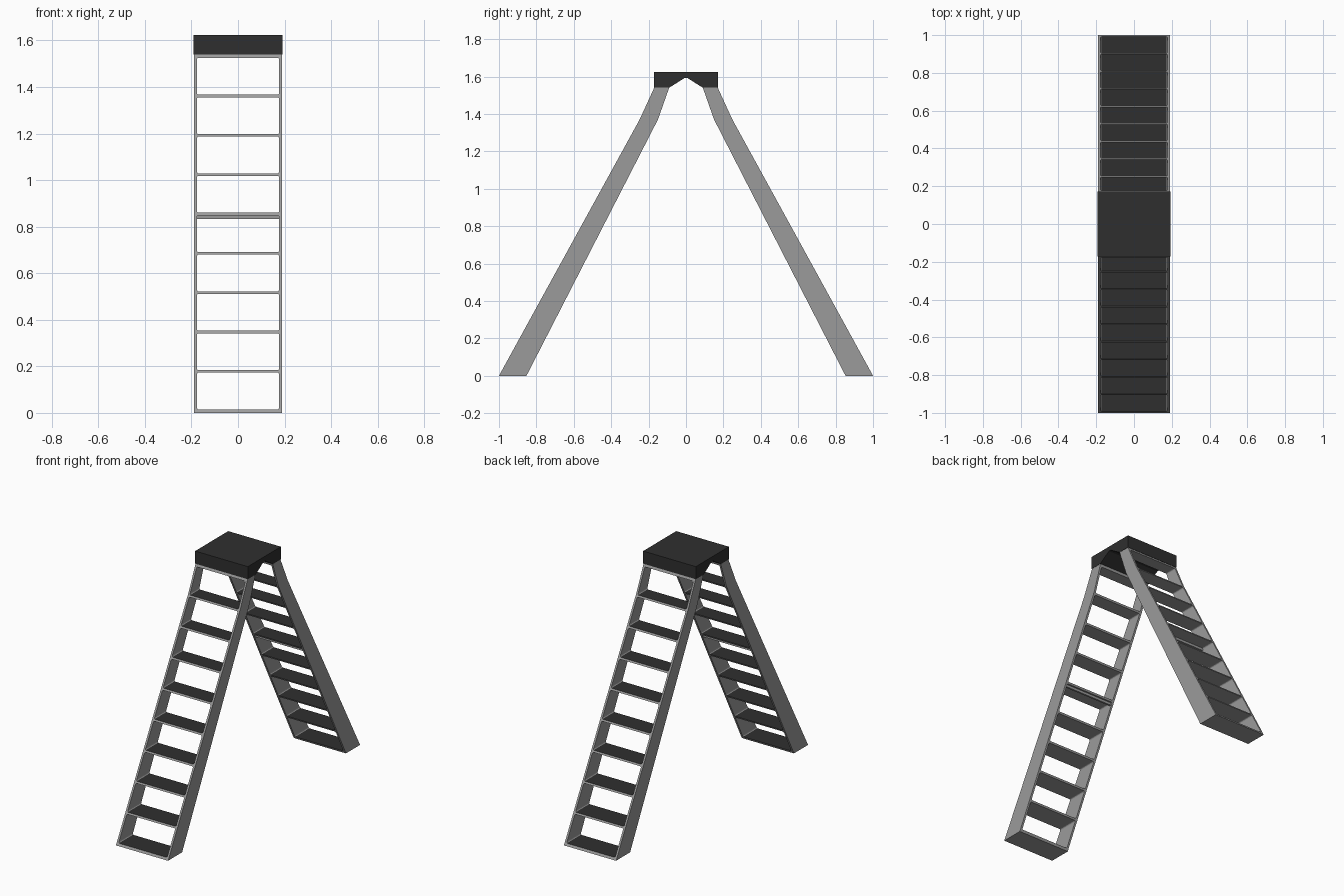
import bpy
import bmesh
from math import cos, sin, pi
from mathutils import Matrix

if "Cube" in bpy.data.objects:
    bpy.data.objects.remove(bpy.data.objects["Cube"], do_unlink=True)

HALF_W = 0.19      # half width of the ladder
RAIL = 0.013       # side rail thickness
PITCH = 0.169      # step spacing
STEPS = 9
FILLET = 0.008


def material(name, value):
    mat = bpy.data.materials.new(name)
    mat.use_nodes = True
    color = (value, value, value, 1)
    mat.diffuse_color = color
    mat.node_tree.nodes["Principled BSDF"].inputs["Base Color"].default_value = color
    return mat


grey = material("grey metal", 0.33)
black = material("black rubber", 0.028)


def extrude(bm, points, offset):
    """Closed solid from a planar loop of points and an offset vector."""
    face = bm.faces.new([bm.verts.new(p) for p in points])
    new = bmesh.ops.extrude_face_region(bm, geom=[face])["geom"]
    verts = [g for g in new if isinstance(g, bmesh.types.BMVert)]
    bmesh.ops.translate(bm, verts=verts, vec=offset)


def finish(name, bm, *mats):
    bmesh.ops.recalc_face_normals(bm, faces=bm.faces)
    mesh = bpy.data.meshes.new(name)
    bm.to_mesh(mesh)
    bm.free()
    obj = bpy.data.objects.new(name, mesh)
    bpy.context.collection.objects.link(obj)
    for m in mats:
        mesh.materials.append(m)
    return obj


def rounded_window(z0, z1):
    """Outline in the xz plane with filleted corners."""
    x = HALF_W - RAIL - FILLET
    corners = [(x, z1 - FILLET), (-x, z1 - FILLET), (-x, z0 + FILLET), (x, z0 + FILLET)]
    pts = []
    for i, (cx, cz) in enumerate(corners):
        for k in range(4):
            a = (i + k / 3) * pi / 2
            pts.append((cx + FILLET * cos(a), -1.2, cz + FILLET * sin(a)))
    return pts


# Leaning frame: solid side profile, bent near the top
bm = bmesh.new()
side = [(-1, 0), (-0.853, 0), (-0.15, 1.37), (-0.09, 1.54), (-0.17, 1.54), (-0.248, 1.37)]
extrude(bm, [(-HALF_W, y, z) for y, z in side], (2 * HALF_W, 0, 0))
frame = finish("front_ladder_frame", bm, grey, black)

# Openings between the steps
bm = bmesh.new()
for i in range(STEPS):
    z = 0.015 + i * PITCH
    extrude(bm, rounded_window(z, z + PITCH - 0.011), (0, 1.25, 0))
cutter = finish("opening_cutter", bm, grey)
cutter.hide_render = True

mod = frame.modifiers.new("openings", "BOOLEAN")
mod.operation = "DIFFERENCE"
mod.solver = "EXACT"
mod.object = cutter
bpy.context.view_layer.update()
cut = bpy.data.meshes.new_from_object(frame.evaluated_get(bpy.context.evaluated_depsgraph_get()))
frame.modifiers.clear()
frame.data = cut
bpy.data.objects.remove(cutter, do_unlink=True)
cut.materials.clear()
cut.materials.append(grey)
cut.materials.append(black)

# Black treads on the upward faces
for poly in cut.polygons:
    poly.material_index = 1 if poly.normal.z > 0.95 else 0

# Mirrored rear frame
bm = bmesh.new()
bm.from_mesh(cut)
bmesh.ops.transform(bm, matrix=Matrix.Scale(-1, 4, (0, 1, 0)), verts=bm.verts)
finish("rear_ladder_frame", bm, grey, black)

# Stiffening lip under the inner edge of the middle step
for name, s in (("front_middle_lip", -1), ("rear_middle_lip", 1)):
    bm = bmesh.new()
    bmesh.ops.create_cube(bm, size=1, matrix=Matrix.Translation((0, s * 0.434, 0.843))
                          @ Matrix.Diagonal((2 * (HALF_W - RAIL), 0.012, 0.02, 1)))
    finish(name, bm, grey)

# Top cap with a notch below
bm = bmesh.new()
half = [(0.008, 1.592), (0.09, 1.54), (0.172, 1.54), (0.172, 1.623)]
outline = half + [(-y, z) for y, z in reversed(half)]
extrude(bm, [(-HALF_W - 0.002, y, z) for y, z in outline], (2 * HALF_W + 0.004, 0, 0))
finish("top_cap", bm, black)
